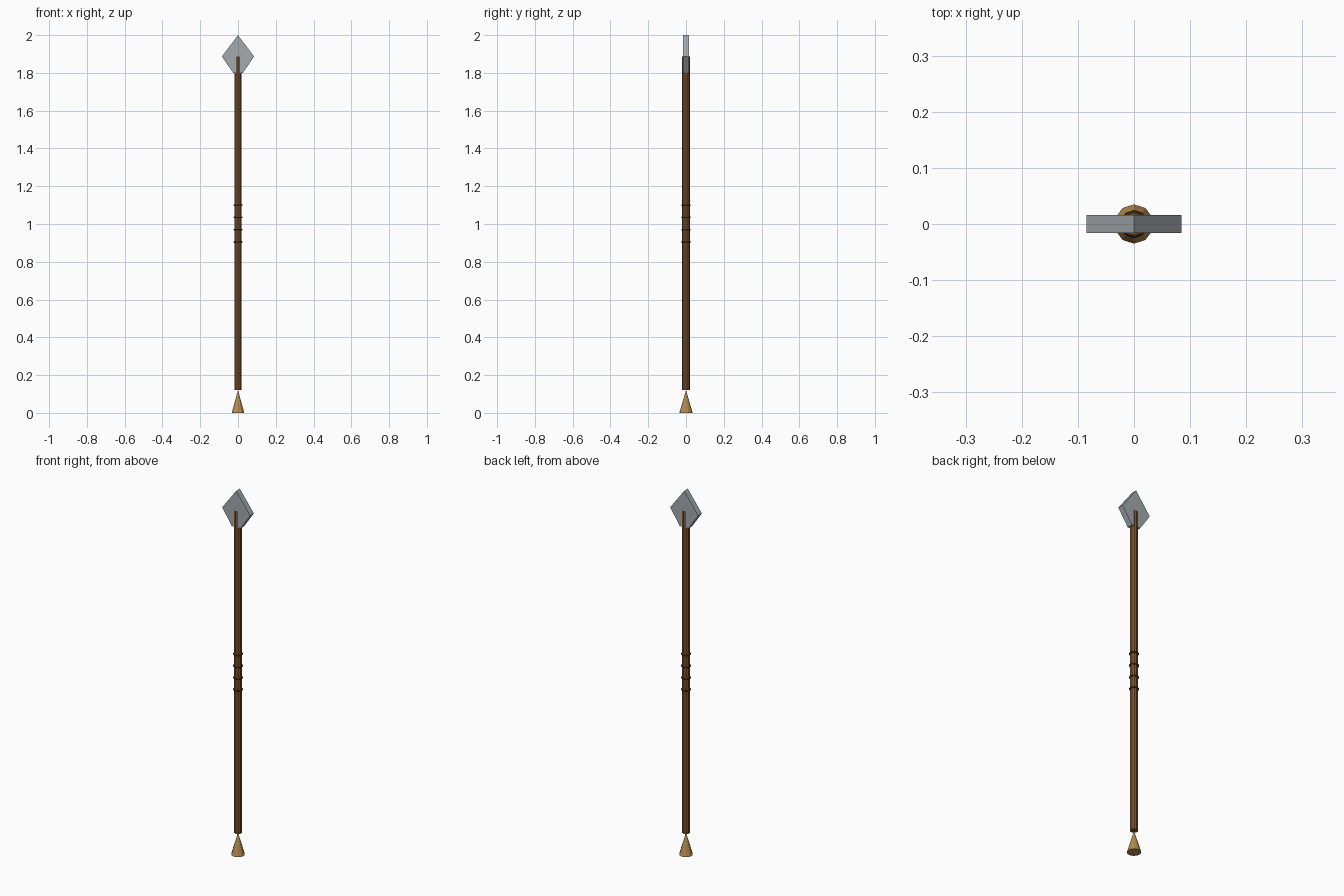
import bpy, bmesh, math

if "Cube" in bpy.data.objects:
    bpy.data.objects.remove(bpy.data.objects["Cube"])

def material(name, rgb):
    m = bpy.data.materials.new(name)
    m.diffuse_color = (*rgb, 1)
    m.use_nodes = True
    m.node_tree.nodes["Principled BSDF"].inputs["Base Color"].default_value = m.diffuse_color
    return m

wood = material("wood", (0.20, 0.09, 0.03))
cord = material("dark_cord", (0.08, 0.03, 0.012))
brass = material("brass", (0.45, 0.26, 0.08))
steel = material("steel", (0.36, 0.40, 0.42))
SIDES = 10

def cone(name, r1, r2, z0, z1, mat):
    bpy.ops.mesh.primitive_cone_add(vertices=SIDES, radius1=r1, radius2=r2,
                                    depth=z1 - z0, location=(0, 0, (z0 + z1) / 2))
    ob = bpy.context.object
    ob.name = name
    ob.data.materials.append(mat)
    return ob

# Shaft and pointed butt cap
cone("shaft", 0.02, 0.02, 0.12, 1.887, wood)
cone("butt_cap", 0.035, 0, 0, 0.12, brass)

# Grip rings
for i in range(4):
    bpy.ops.mesh.primitive_torus_add(major_segments=SIDES, minor_segments=6,
                                     major_radius=0.02, minor_radius=0.005,
                                     location=(0, 0, 0.905 + 0.065 * i),
                                     rotation=(0, 0, math.pi / 2))
    ring = bpy.context.object
    ring.name = f"grip_ring_{i + 1}"
    ring.data.materials.append(cord)

# Flat diamond blade with a clipped lower tip
profile = [(-0.026, 1.80), (0.026, 1.80), (0.085, 1.887), (0, 2.0), (-0.085, 1.887)]
T = 0.016
bm = bmesh.new()
face = bm.faces.new([bm.verts.new((x, -T, z)) for x, z in profile])
ext = bmesh.ops.extrude_face_region(bm, geom=[face])
bmesh.ops.translate(bm, vec=(0, 2 * T, 0),
                    verts=[g for g in ext["geom"] if isinstance(g, bmesh.types.BMVert)])
bmesh.ops.recalc_face_normals(bm, faces=bm.faces)
mesh = bpy.data.meshes.new("spear_head")
bm.to_mesh(mesh)
bm.free()
head = bpy.data.objects.new("spear_head", mesh)
bpy.context.collection.objects.link(head)
mesh.materials.append(steel)
